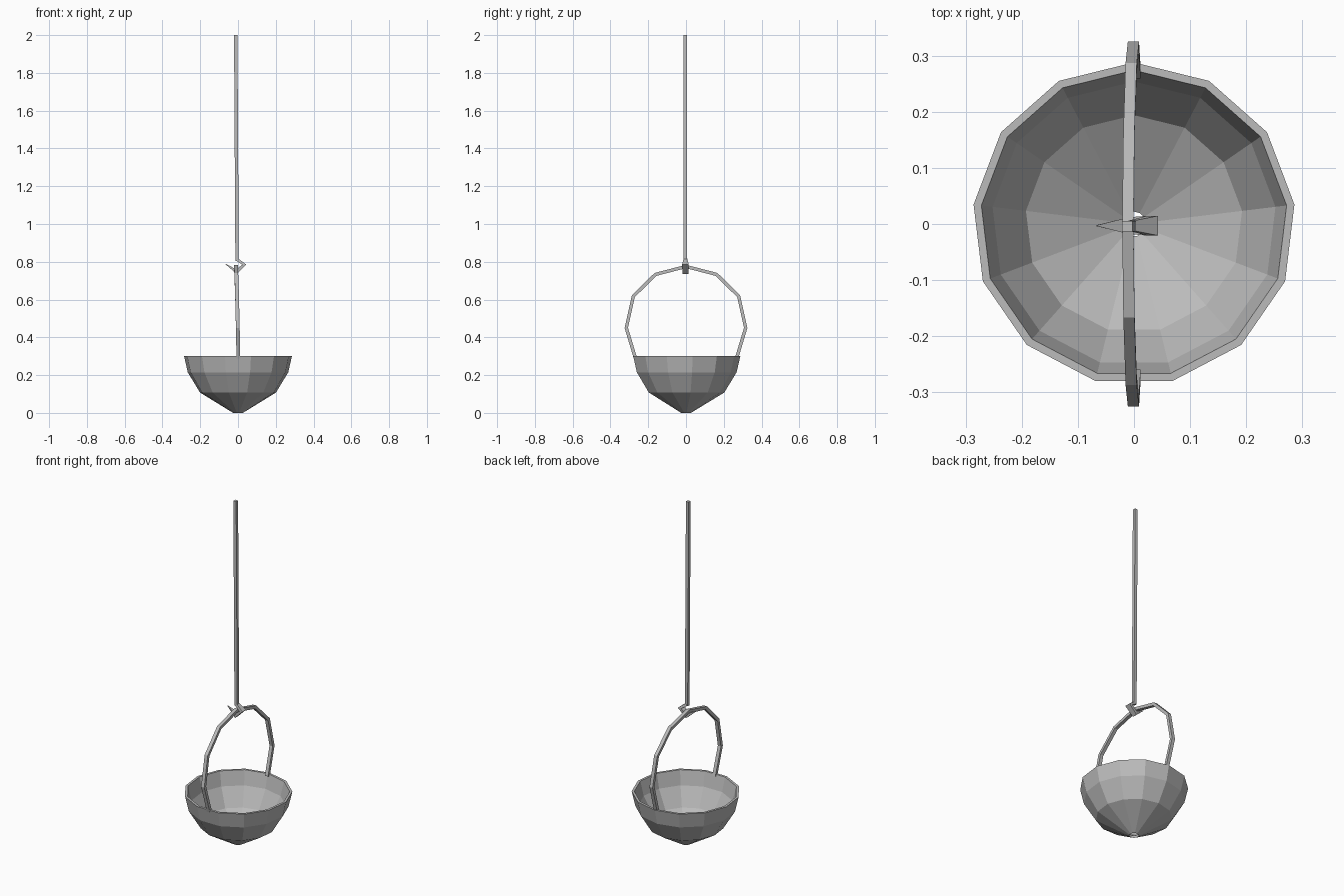
import bpy, bmesh, math
from mathutils import Vector

cube = bpy.data.objects.get("Cube")
if cube:
    bpy.data.objects.remove(cube)

metal = bpy.data.materials.new("grey metal")
metal.use_nodes = True
GREY = (0.5, 0.5, 0.5, 1)
metal.diffuse_color = GREY
metal.node_tree.nodes["Principled BSDF"].inputs["Base Color"].default_value = GREY


def finish(bm, name):
    bmesh.ops.recalc_face_normals(bm, faces=bm.faces)
    mesh = bpy.data.meshes.new(name)
    bm.to_mesh(mesh)
    bm.free()
    mesh.materials.append(metal)
    obj = bpy.data.objects.new(name, mesh)
    bpy.context.collection.objects.link(obj)
    return obj


def bridge(bm, a, b):
    n = len(a)
    for i in range(n):
        j = (i + 1) % n
        bm.faces.new((a[i], a[j], b[j], b[i]))


def bar(name, path, side, sizes):
    """Sweep a rectangular section along a path; sizes are (width along side, thickness)."""
    bm = bmesh.new()
    pts = [Vector(p) for p in path]
    side = Vector(side)
    rings = []
    for i, p in enumerate(pts):
        before = (p - pts[i - 1]).normalized() if i else Vector()
        after = (pts[i + 1] - p).normalized() if i < len(pts) - 1 else Vector()
        across = (before + after).normalized().cross(side).normalized()
        w, t = sizes[i]
        rings.append([bm.verts.new(p + side * (w / 2 * u) + across * (t / 2 * v))
                      for u, v in ((-1, -1), (1, -1), (1, 1), (-1, 1))])
    for a, b in zip(rings, rings[1:]):
        bridge(bm, a, b)
    bm.faces.new(rings[0])
    bm.faces.new(rings[-1])
    return finish(bm, name)


# Bowl: closed wall profile (radius, height) turned in 13 steps, with a drain hole
SIDES = 13
profile = [(0.026, 0), (0.203, 0.108), (0.268, 0.215), (0.288, 0.302),
           (0.274, 0.302), (0.254, 0.22), (0.194, 0.118), (0.022, 0.012)]
bm = bmesh.new()
rings = []
for r, z in profile:
    angles = [math.pi / 2 + math.tau * i / SIDES for i in range(SIDES)]
    rings.append([bm.verts.new((r * math.cos(a), r * math.sin(a), z)) for a in angles])
for k, ring in enumerate(rings):
    bridge(bm, ring, rings[(k + 1) % len(rings)])
finish(bm, "bowl")

# Handle: faceted arch from rim to rim, leaning slightly
half = [(0.002, 0.268, 0.29), (-0.001, 0.316, 0.45), (-0.005, 0.279, 0.617),
        (-0.009, 0.162, 0.733)]
arch = half + [(-0.011, 0, 0.775)] + [(x, -y, z) for x, y, z in reversed(half)]
bar("handle", arch, (1, 0, 0), [(0.02, 0.018)] * len(arch))

# Pole
bar("pole", [(-0.012, -0.004, 2), (-0.005, -0.004, 0.805)], (0, 1, 0),
    [(0.018, 0.018)] * 2)

# Hook: widens at the elbow, then tapers to a point
bar("hook", [(-0.005, -0.003, 0.812), (0.033, -0.003, 0.785), (-0.008, -0.003, 0.748),
             (-0.066, -0.003, 0.788)], (0, 1, 0),
    [(0.018, 0.016), (0.035, 0.02), (0.03, 0.024), (0.002, 0.002)])
